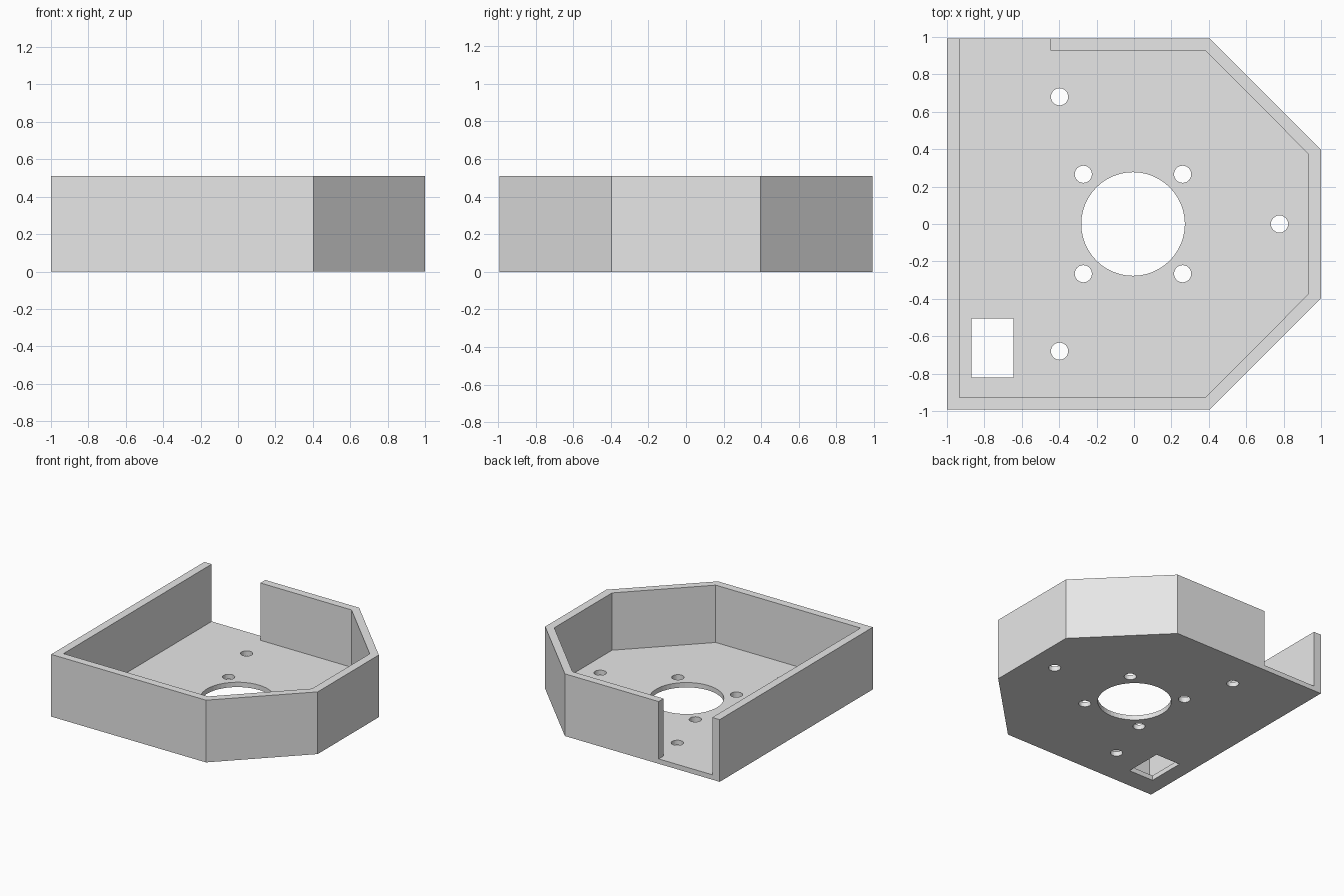
import bpy
import bmesh
from math import cos, sin, tau

if "Cube" in bpy.data.objects:
    bpy.data.objects.remove(bpy.data.objects["Cube"], do_unlink=True)

HEIGHT, FLOOR = 0.51, 0.04

grey = bpy.data.materials.new("plain grey")
grey.use_nodes = True
grey.diffuse_color = (0.8, 0.8, 0.8, 1)
grey.node_tree.nodes["Principled BSDF"].inputs["Base Color"].default_value = grey.diffuse_color


def prism(name, outline, z0, z1):
    """Extrude a counter-clockwise outline from z0 to z1."""
    bm = bmesh.new()
    base = bm.faces.new([bm.verts.new((x, y, z0)) for x, y in outline])
    top = bmesh.ops.extrude_face_region(bm, geom=[base])["geom"]
    verts = [v for v in top if isinstance(v, bmesh.types.BMVert)]
    bmesh.ops.translate(bm, verts=verts, vec=(0, 0, z1 - z0))
    bmesh.ops.recalc_face_normals(bm, faces=bm.faces)
    mesh = bpy.data.meshes.new(name)
    bm.to_mesh(mesh)
    bm.free()
    mesh.materials.append(grey)
    obj = bpy.data.objects.new(name, mesh)
    bpy.context.collection.objects.link(obj)
    return obj


def circle(x, y, radius, sides):
    return [(x + radius * cos(tau * i / sides), y + radius * sin(tau * i / sides))
            for i in range(sides)]


# Tray block with two chamfered corners
tray = prism("motor_tray", [(-1, -0.992), (0.404, -0.992), (1, -0.396),
                            (1, 0.396), (0.404, 0.992), (-1, 0.992)], 0, HEIGHT)

# Cavity, running out through the gap in the back wall
cutters = [prism("cavity_cutter", [(-0.933, -0.928), (0.38, -0.928), (0.933, -0.374),
                                   (0.933, 0.374), (0.38, 0.928), (-0.447, 0.928),
                                   (-0.447, 1.2), (-0.933, 1.2)], FLOOR, HEIGHT + 0.2)]

# Floor openings: shaft hole, four inner and three outer screw holes, cable window
outlines = [circle(-0.005, 0, 0.277, 48)]
screws = [(x, y) for x in (-0.271, 0.26) for y in (-0.266, 0.266)]
screws += [(-0.398, 0.68), (-0.398, -0.68), (0.778, 0)]
outlines += [circle(x, y, 0.046, 24) for x, y in screws]
outlines.append([(-0.869, -0.82), (-0.645, -0.82), (-0.645, -0.505), (-0.869, -0.505)])
cutters += [prism("floor_cutter", o, -0.1, FLOOR + 0.1) for o in outlines]

# Cut everything, bake the result and drop the cutters
for cutter in cutters:
    cutter.hide_render = True
    mod = tray.modifiers.new("cut", "BOOLEAN")
    mod.operation = "DIFFERENCE"
    mod.solver = "EXACT"
    mod.object = cutter
bpy.context.view_layer.update()
depsgraph = bpy.context.evaluated_depsgraph_get()
baked = bpy.data.meshes.new_from_object(tray.evaluated_get(depsgraph))
tray.modifiers.clear()
tray.data = baked
for cutter in cutters:
    bpy.data.objects.remove(cutter, do_unlink=True)
